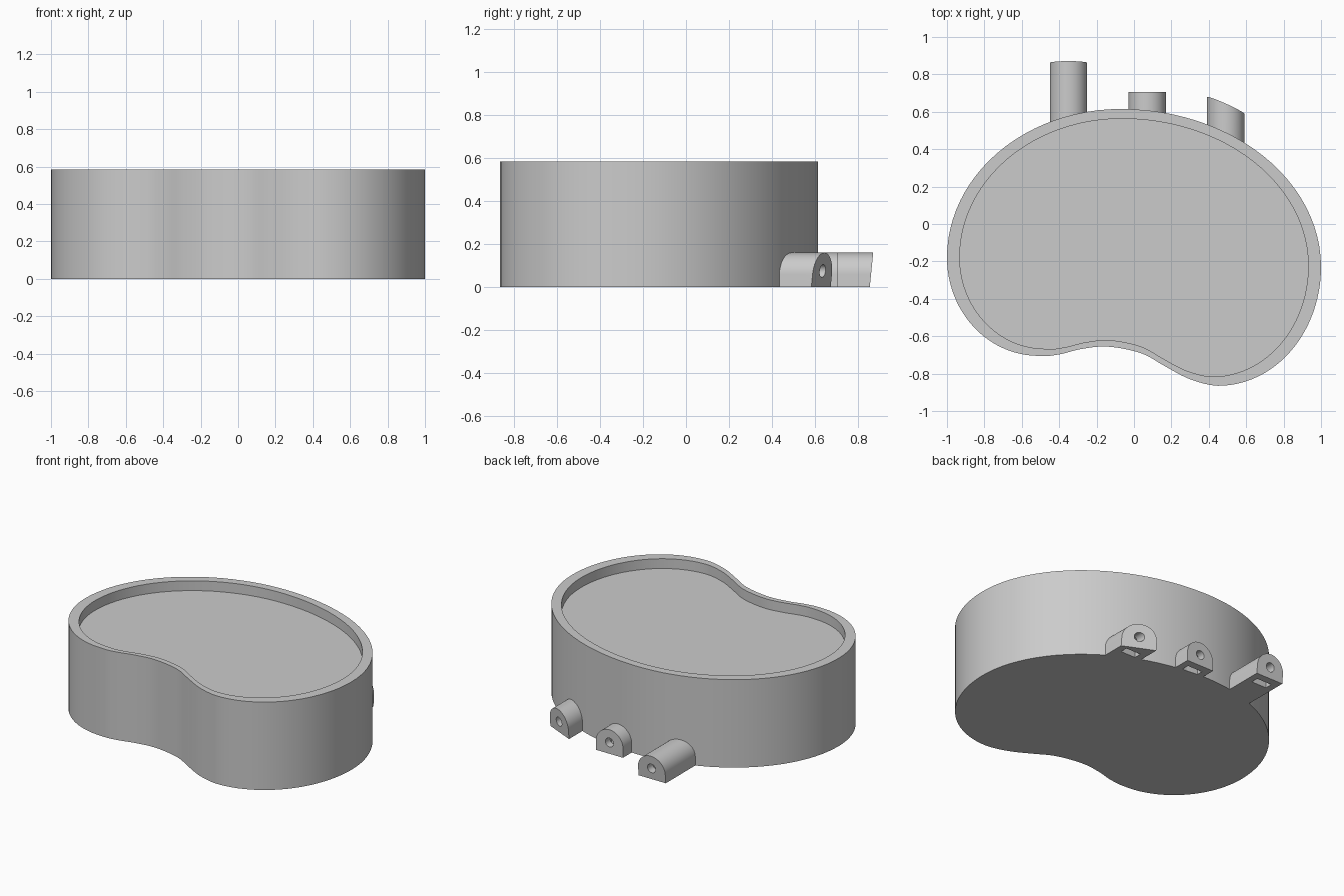
import bpy, bmesh
from math import pi, sin, cos
from mathutils import Vector, Matrix

cube = bpy.data.objects.get("Cube")
if cube:
    bpy.data.objects.remove(cube, do_unlink=True)

grey = bpy.data.materials.new("plain_grey")
grey.use_nodes = True
colour = (0.6, 0.6, 0.6, 1)
grey.diffuse_color = colour
bsdf = next(n for n in grey.node_tree.nodes if n.type == "BSDF_PRINCIPLED")
bsdf.inputs["Base Color"].default_value = colour

HEIGHT, RECESS = 0.585, 0.065
HALF, ARCH_BASE = 0.1, 0.06   # bracket half width and straight side height


def finish(name, bm):
    bmesh.ops.recalc_face_normals(bm, faces=bm.faces)
    mesh = bpy.data.meshes.new(name)
    bm.to_mesh(mesh)
    bm.free()
    mesh.materials.append(grey)
    obj = bpy.data.objects.new(name, mesh)
    bpy.context.collection.objects.link(obj)
    return obj


def smooth(obj):
    bpy.ops.object.select_all(action="DESELECT")
    obj.select_set(True)
    bpy.context.view_layer.objects.active = obj
    bpy.ops.object.shade_smooth_by_angle(angle=pi / 6)


def quarter(cx, cy, a, b, start, n=24):
    angles = [(start + i / n) * pi / 2 for i in range(n)]
    return [Vector((cx + a * cos(t), cy + b * sin(t))) for t in angles]


def spline(points, n=6):
    # Catmull-Rom curve through all but the first and last points
    out = []
    for p0, p1, p2, p3 in zip(points, points[1:], points[2:], points[3:]):
        for i in range(n):
            t = i / n
            out.append(0.5 * (2 * p1 + (p2 - p0) * t
                       + (2 * p0 - 5 * p1 + 4 * p2 - p3) * t ** 2
                       + (3 * p1 - p0 - 3 * p2 + p3) * t ** 3))
    return out


# Kidney outline: four elliptical quarters and the dent at the front
dent = [Vector(p) for p in ((-0.7, -0.67), (-0.51, -0.705), (-0.4, -0.697), (-0.29, -0.67),
                            (-0.17, -0.655), (-0.05, -0.668), (0.06, -0.7), (0.165, -0.76),
                            (0.3, -0.83), (0.45, -0.865), (0.6, -0.84))]
outline = (quarter(-0.07, -0.23, 1.07, 0.845, 0) + quarter(-0.07, -0.18, 0.93, 0.795, 1)
           + quarter(-0.51, -0.18, 0.49, 0.525, 2) + spline(dent)
           + quarter(0.45, -0.23, 0.55, 0.635, 3))
centre = Vector((0, -0.15))
inner = [centre + (p - centre) * 0.932 for p in outline]

# Body with a rim and a shallow recess
bm = bmesh.new()
loops = [[bm.verts.new((p.x, p.y, z)) for p in ring]
         for ring, z in ((outline, 0), (outline, HEIGHT), (inner, HEIGHT), (inner, HEIGHT - RECESS))]
for low, high in zip(loops, loops[1:]):
    for i in range(len(low)):
        bm.faces.new((low[i - 1], low[i], high[i], high[i - 1]))
bm.faces.new(loops[0])
bm.faces.new(loops[-1])
smooth(finish("body", bm))


def cut(obj, cutter):
    mod = obj.modifiers.new("cut", "BOOLEAN")
    mod.operation, mod.solver, mod.object = "DIFFERENCE", "EXACT", cutter
    bpy.context.view_layer.objects.active = obj
    bpy.ops.object.modifier_apply(modifier=mod.name)
    bpy.data.objects.remove(cutter, do_unlink=True)


def bracket(name, x, inside, end, slope, tilt):
    # Arched bar running back out of the body
    profile = [(-HALF, 0)] + [(-HALF * cos(i * pi / 24), ARCH_BASE + HALF * sin(i * pi / 24))
                              for i in range(25)] + [(HALF, 0)]
    bm = bmesh.new()
    base = bm.faces.new([bm.verts.new((x + px, inside, pz)) for px, pz in profile])
    moved = bmesh.ops.extrude_face_region(bm, geom=[base])["geom"]
    # The outer end lies on a slanted plane
    for v in moved:
        if isinstance(v, bmesh.types.BMVert):
            v.co.y = end + slope * (v.co.x - x) + tilt * v.co.z
    obj = finish(name, bm)

    # Screw hole along the bar
    bm = bmesh.new()
    bmesh.ops.create_cone(bm, cap_ends=True, segments=24, radius1=0.03, radius2=0.03, depth=0.3,
                          matrix=Matrix.Translation((x, end, 0.075)) @ Matrix.Rotation(pi / 2, 4, "X"))
    cut(obj, finish("hole_cutter", bm))

    # Nut slot open at the bottom
    bm = bmesh.new()
    bmesh.ops.create_cube(bm, size=1, matrix=Matrix.Translation((x, end - 0.075, 0.05))
                          @ Matrix.Diagonal((0.11, 0.05, 0.14, 1)))
    cut(obj, finish("slot_cutter", bm))
    smooth(obj)


bracket("long_bracket", -0.35, 0.48, 0.855, 0, 0.1)
bracket("middle_bracket", 0.07, 0.48, 0.705, 0, 0)
bracket("angled_bracket", 0.49, 0.38, 0.628, -0.45, 0.1)
